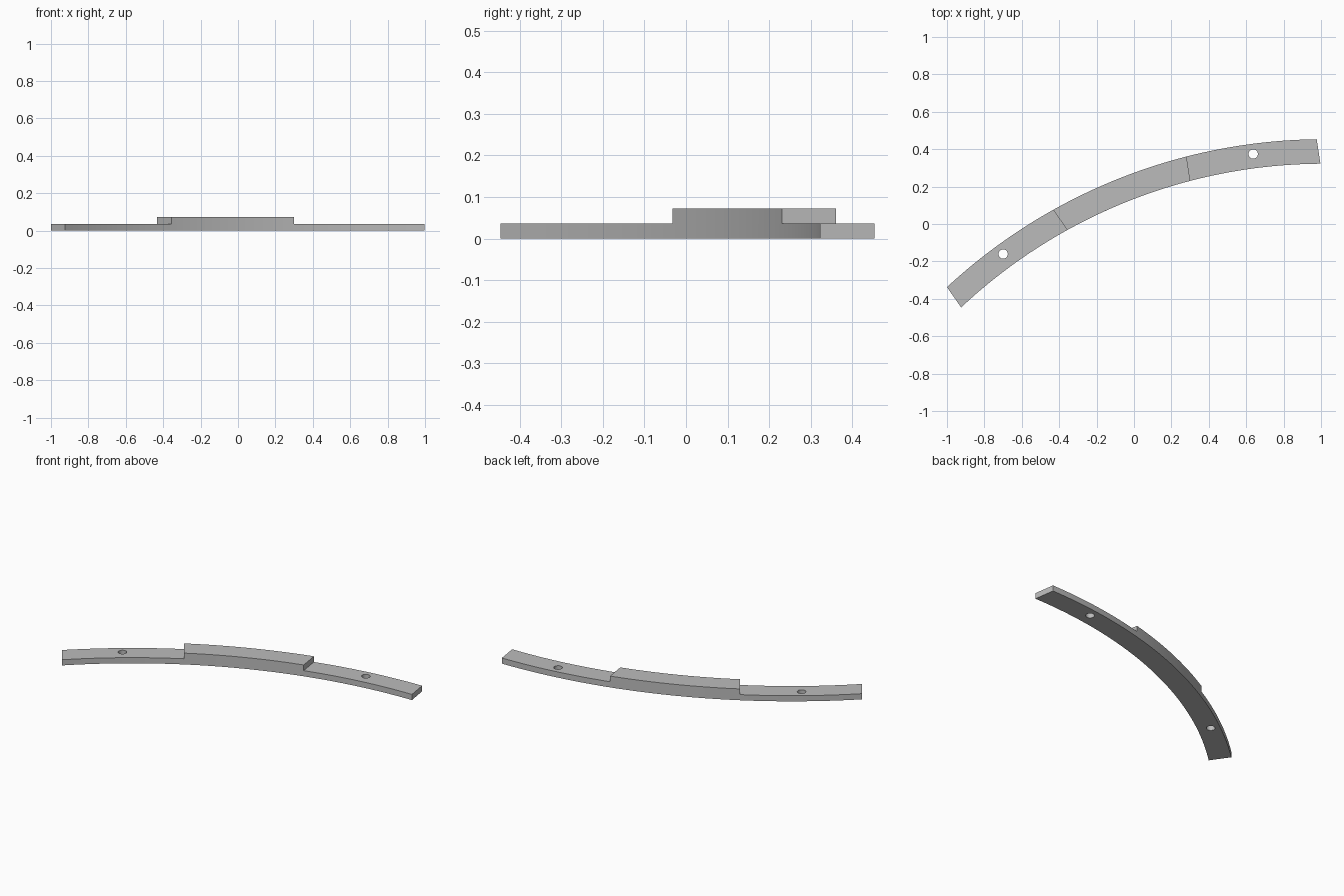
import bpy, bmesh, math
from mathutils import Matrix, Vector

cube = bpy.data.objects.get("Cube")
if cube:
    bpy.data.objects.remove(cube, do_unlink=True)

# Arc frame: u runs along the chord, v points outwards
R_OUT, R_IN, DROP = 2.966, 2.835, 2.768
SLANT = 0.03              # end cuts lean inwards by this much
THICK = 0.036
FRAME = Matrix.Translation((-0.0115, 0.0575, 0)) @ Matrix.Rotation(math.radians(21.8), 4, "Z")

grey = bpy.data.materials.new("plain grey")
grey.use_nodes = True
grey.diffuse_color = (0.5, 0.5, 0.5, 1)
grey.node_tree.nodes["Principled BSDF"].inputs["Base Color"].default_value = (0.5, 0.5, 0.5, 1)


def arc_point(radius, half, t, z):
    """Point at fraction t (-1 to 1) along an arc with the given half chord."""
    a = t * math.asin(half / radius)
    return FRAME @ Vector((radius * math.sin(a), radius * math.cos(a) - DROP, z))


def curved_bar(name, half, z0, z1, segments):
    """Solid curved bar swept from rectangular cross-sections."""
    bm = bmesh.new()
    rings = []
    for i in range(segments + 1):
        t = 2 * i / segments - 1
        corners = ((R_IN, half - SLANT, z0), (R_OUT, half, z0),
                   (R_OUT, half, z1), (R_IN, half - SLANT, z1))
        rings.append([bm.verts.new(arc_point(r, h, t, z)) for r, h, z in corners])
    for a, b in zip(rings, rings[1:]):
        for k in range(4):
            n = (k + 1) % 4
            bm.faces.new((a[k], a[n], b[n], b[k]))
    bm.faces.new(rings[0])
    bm.faces.new(rings[-1])
    bmesh.ops.recalc_face_normals(bm, faces=bm.faces)
    mesh = bpy.data.meshes.new(name)
    bm.to_mesh(mesh)
    bm.free()
    mesh.materials.append(grey)
    obj = bpy.data.objects.new(name, mesh)
    bpy.context.collection.objects.link(obj)
    return obj


def activate(obj):
    bpy.ops.object.select_all(action="DESELECT")
    obj.select_set(True)
    bpy.context.view_layer.objects.active = obj


# Full-length strip and raised middle block
strip = curved_bar("curved_strip", 1.0645, 0, THICK, 60)
block = curved_bar("raised_block", 0.384, THICK, 2 * THICK, 22)

# Screw holes through both thin ends
for side in (-1, 1):
    centre = FRAME @ Vector((side * 0.72, 0.053, THICK / 2))
    bpy.ops.mesh.primitive_cylinder_add(vertices=32, radius=0.025, depth=0.2, location=centre)
    cutter = bpy.context.object
    cutter.name = "hole_cutter"
    cutter.hide_render = True
    cutter.data.materials.append(grey)
    activate(strip)
    cut = strip.modifiers.new("screw_hole", "BOOLEAN")
    cut.operation = "DIFFERENCE"
    cut.solver = "EXACT"
    cut.object = cutter
    bpy.ops.object.modifier_apply(modifier=cut.name)
    bpy.data.objects.remove(cutter, do_unlink=True)

# Smooth curved sides with crisp edges
for obj in (strip, block):
    activate(obj)
    bpy.ops.object.shade_smooth_by_angle(angle=math.radians(30))
